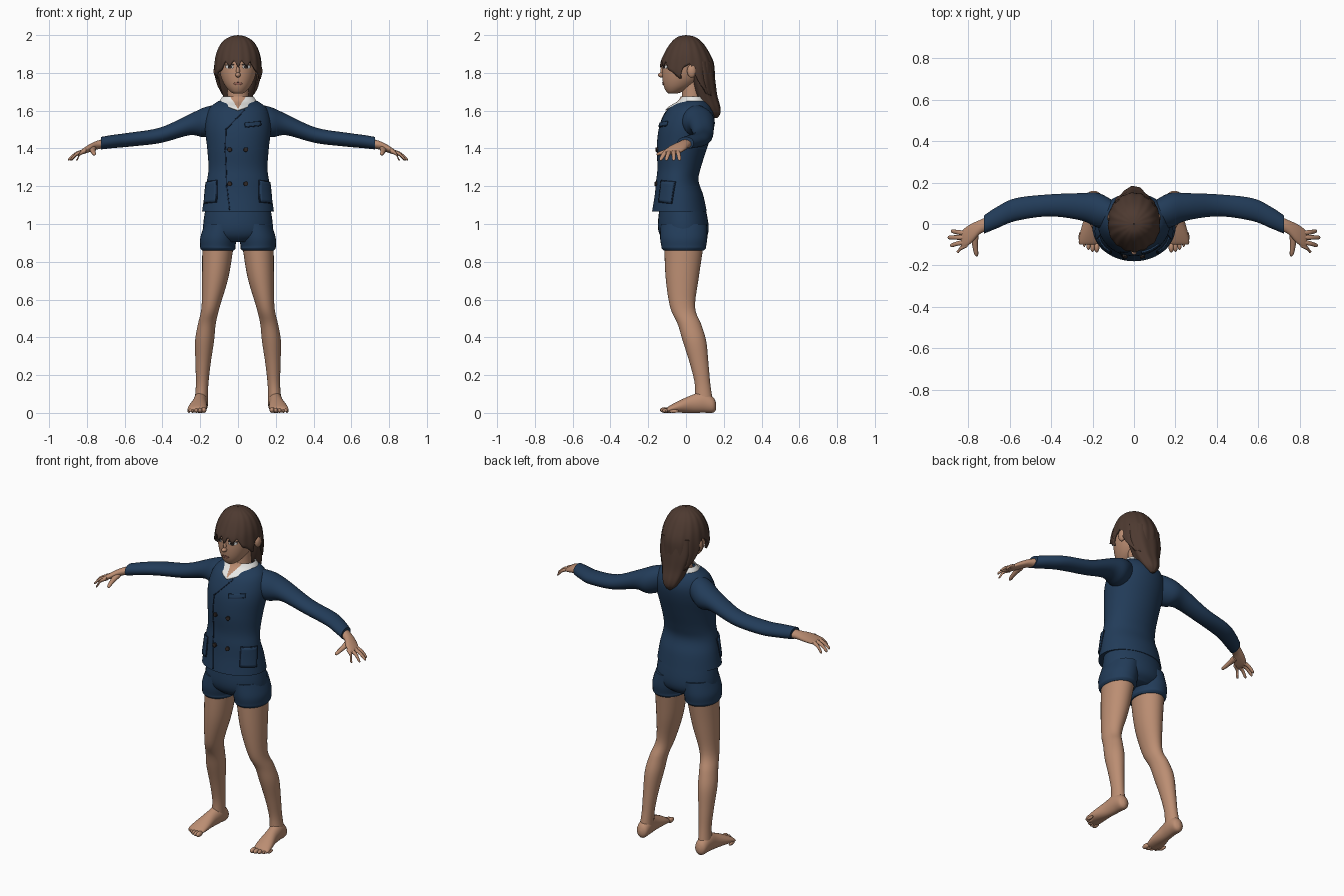
import bpy, bmesh
from math import sin, cos, pi, radians, atan2, hypot, sqrt
from mathutils import Vector, Matrix
from mathutils.bvhtree import BVHTree

if "Cube" in bpy.data.objects:
    bpy.data.objects.remove(bpy.data.objects["Cube"])


def material(name, *rgb):
    m = bpy.data.materials.new(name)
    m.use_nodes = True
    m.diffuse_color = (*rgb, 1)
    m.node_tree.nodes["Principled BSDF"].inputs["Base Color"].default_value = (*rgb, 1)
    return m


skin = material("skin", .50, .27, .17)
navy = material("navy cloth", .016, .045, .1)
seam = material("dark navy seam", .007, .017, .04)
hair = material("brown hair", .075, .042, .03)
white = material("white cotton", .8, .8, .78)
dark = material("dark button", .03, .022, .02)
lip = material("lip", .36, .15, .11)


def finish(name, bm, mats, mirror=False, thick=0, fix=True):
    if fix:
        bmesh.ops.recalc_face_normals(bm, faces=bm.faces)
    mesh = bpy.data.meshes.new(name)
    bm.to_mesh(mesh)
    bm.free()
    for m in mats:
        mesh.materials.append(m)
    mesh.shade_smooth()
    mesh.set_sharp_from_angle(angle=radians(50))
    ob = bpy.data.objects.new(name, mesh)
    bpy.context.scene.collection.objects.link(ob)
    if thick:
        mod = ob.modifiers.new("thickness", "SOLIDIFY")
        mod.thickness, mod.offset = thick, -1
    if mirror:
        mod = ob.modifiers.new("other side", "MIRROR")
        mod.use_mirror_merge = False
    return ob


def spline(rows, steps=5):
    """Smooth in-between rows through the given ones."""
    out = []
    for i in range(len(rows) - 1):
        a, b, c, d = (rows[min(max(k, 0), len(rows) - 1)] for k in range(i - 1, i + 3))
        for s in range(steps):
            t = s / steps
            out.append([q + t * ((r - p) / 2 + t * (p - 2.5 * q + 2 * r - w / 2
                        + t * (1.5 * (q - r) + (w - p) / 2))) for p, q, r, w in zip(a, b, c, d)])
    return out + [list(rows[-1])]


def skin_grid(bm, grid, closed=True):
    n = len(grid[0])
    for up, low in zip(grid, grid[1:]):
        for j in range(n if closed else n - 1):
            k = (j + 1) % n
            bm.faces.new((up[j], low[j], low[k], up[k]))


def loft(name, mat, rows, axis="Z", mirror=False, sides=32, ripple=0):
    """Rows are x, y, z and the two half sizes of the section across the axis."""
    bm, grid = bmesh.new(), []
    for x, y, z, a, b in spline(rows):
        ring = []
        for j in range(sides):
            t = 2 * pi * j / sides
            k = 1 + ripple * sin(8 * t)
            u, v = max(a, .001) * k * cos(t), max(b, .001) * k * sin(t)
            p = {"Z": (x + u, y + v, z), "X": (x, y + u, z + v), "Y": (x + u, y, z + v)}[axis]
            ring.append(bm.verts.new(p))
        grid.append(ring)
    skin_grid(bm, grid)
    bm.faces.new(grid[0])
    bm.faces.new(grid[-1])
    return finish(name, bm, [mat], mirror)


def shell(name, mats, rows, top, bottom, thick, ripple=0, rule=None, n=128, m=16):
    """Open band on a round profile, with free upper and lower edges."""
    prof = spline([r[:] for r in rows], 12)
    bm, grid = bmesh.new(), []
    for i in range(m + 1):
        ring = []
        for j in range(n):
            t = 2 * pi * j / n
            z = top - (top - bottom(t)) * (i / m) ** 2
            for p, q in zip(prof, prof[1:]):
                if p[0] >= z >= q[0]:
                    break
            f = (p[0] - z) / (p[0] - q[0])
            cy, a, b = (s + f * (e - s) for s, e in zip(p[1:], q[1:]))
            k = 1 + ripple * sin(16 * t)
            ring.append(bm.verts.new((a * k * sin(t), cy - b * k * cos(t), z)))
        grid.append(ring)
    skin_grid(bm, grid)
    if rule:
        for f in bm.faces:
            f.material_index = rule(f.calc_center_median())
    return finish(name, bm, mats, thick=thick, fix=False)


def blob(name, mat, place, size, mirror=False):
    bm = bmesh.new()
    mtx = Matrix.Translation(place) @ Matrix.Diagonal((*size, 1))
    bmesh.ops.create_uvsphere(bm, u_segments=20, v_segments=12, radius=1, matrix=mtx)
    return finish(name, bm, [mat], mirror)


def patch(name, mat, target, centre, half, tilt=0, turn=0, thick=.005, rounded=False, mirror=False, n=8):
    """Thin plate laid on a surface, facing the front turned by an angle."""
    tree = BVHTree.FromPolygons([v.co for v in target.data.vertices],
                                [p.vertices for p in target.data.polygons])
    out, side = Vector((sin(turn), -cos(turn), 0)), Vector((cos(turn), sin(turn), 0))
    bm, grid = bmesh.new(), []
    for i in range(n + 1):
        row = []
        for j in range(n + 1):
            u, v = 2 * j / n - 1, 1 - 2 * i / n
            if rounded:
                u, v = u * sqrt(1 - v * v / 2), v * sqrt(1 - u * u / 2)
            u, v = u * half[0], v * half[1]
            h = centre[0] + u * cos(tilt) - v * sin(tilt)
            start = side * h + out + Vector((0, 0, centre[1] + u * sin(tilt) + v * cos(tilt)))
            hit = tree.ray_cast(start, -out)[0] or start - out
            row.append(bm.verts.new(hit + out * thick))
        grid.append(row)
    skin_grid(bm, grid, closed=False)
    return finish(name, bm, [mat], mirror, thick, fix=False)


# Legs, feet and toes
loft("legs", skin, [(.105, -.01, .9, .084, .105), (.12, -.02, .72, .07, .088), (.145, -.018, .56, .048, .066),
     (.165, .018, .47, .047, .062), (.177, .045, .38, .05, .062), (.185, .07, .26, .04, .049),
     (.19, .088, .15, .033, .041), (.195, .095, .06, .035, .048)], mirror=True)
loft("feet", skin, [(.195, .16, .035, .01, .015), (.195, .143, .042, .033, .041), (.197, .09, .056, .038, .055),
     (.203, .03, .047, .038, .047), (.212, -.04, .032, .048, .031), (.218, -.085, .02, .049, .019),
     (.22, -.1, .015, .043, .012)], axis="Y", mirror=True)
for i in range(5):
    r = .015 - .0015 * i
    blob(f"toe_{i + 1}", skin, (.18 + .02 * i, -.112 + .003 * i * i, r), (r * .85, .026, r), True)

# Shorts
loft("shorts_seat", navy, [(0, -.02, 1.12, .165, .115), (0, -.015, 1.0, .184, .134),
     (0, -.012, .94, .175, .125), (0, -.012, .905, .11, .09)])
loft("shorts_legs", navy, [(.088, -.012, 1.0, .088, .122), (.102, -.012, .93, .097, .125),
     (.107, -.012, .885, .093, .119), (.106, -.012, .872, .093, .117), (.106, -.012, .86, .085, .106)], mirror=True)

# Jacket body and sleeves
jacket = loft("jacket_body", navy, [(0, -.035, 1.065, .19, .145), (0, -.037, 1.15, .178, .129),
     (0, -.046, 1.23, .164, .112), (0, -.036, 1.3, .156, .115), (0, -.022, 1.4, .163, .133),
     (0, -.002, 1.5, .174, .143), (0, .015, 1.57, .168, .135), (0, .025, 1.62, .145, .11),
     (0, .04, 1.65, .105, .07)], sides=64)
loft("jacket_sleeves", navy, [(.08, .04, 1.57, .06, .068), (.17, .065, 1.54, .084, .08), (.255, .083, 1.526, .066, .056),
     (.41, .09, 1.47, .053, .041), (.57, .07, 1.447, .055, .037), (.66, .032, 1.437, .052, .035),
     (.725, -.003, 1.428, .044, .033)], axis="X", mirror=True)

# Jacket front edge, pockets and buttons
edge = [(.035, 1.605), (-.065, 1.5), (-.068, 1.4), (-.06, 1.2), (-.045, 1.075)]
for i, (p, q) in enumerate(zip(edge, edge[1:])):
    dx, dz = q[0] - p[0], q[1] - p[1]
    patch(f"front_edge_{i + 1}", seam, jacket, ((p[0] + q[0]) / 2, (p[1] + q[1]) / 2),
          (hypot(dx, dz) / 2, .003), tilt=atan2(dz, dx) + pi, thick=.003)
patch("breast_pocket", navy, jacket, (.08, 1.53), (.043, .011), tilt=.1, thick=.009)
patch("breast_pocket_seam", seam, jacket, (.08, 1.517), (.043, .002), tilt=.1)
patch("hip_pockets", navy, jacket, (0, 1.17), (.045, .055), tilt=-.08, turn=.95, thick=.009, mirror=True)
patch("hip_pocket_seams", seam, jacket, (0, 1.17), (.049, .059), tilt=-.08, turn=.95, thick=.003, mirror=True)
for x in (-.045, .042):
    for z in (1.213, 1.394):
        patch("button", dark, jacket, (x, z), (.012, .012), thick=.009, rounded=True)

# Hands, fingers and thumbs
loft("hands", skin, [(.7, .005, 1.427, .034, .025), (.745, -.015, 1.418, .034, .023), (.785, -.045, 1.402, .046, .021),
     (.82, -.068, 1.385, .046, .015), (.835, -.075, 1.378, .036, .009)], axis="X", mirror=True)
for name, y, tip in (("index", -.1, (.857, -.132)), ("middle", -.085, (.889, -.103)),
                     ("ring", -.065, (.9, -.065)), ("little", -.045, (.885, -.035))):
    loft(name + "_fingers", skin, [(.805, y, 1.388, .012, .012), ((.815 + tip[0]) / 2, (y + tip[1]) / 2, 1.372, .011, .01),
         (tip[0] - .008, tip[1], 1.345, .009, .008), (*tip, 1.338, .002, .002)], "X", True, 12)
loft("thumbs", skin, [(.77, -.05, 1.4, .02, .017), (.768, -.1, 1.386, .014, .013), (.762, -.145, 1.372, .01, .009),
     (.76, -.156, 1.368, .003, .003)], "Y", True, 12)

# Neck and shirt collar
loft("neck", skin, [(0, .03, 1.58, .065, .065), (0, .033, 1.66, .056, .055), (0, .03, 1.76, .055, .055)])
shell("shirt_collar", [white, skin], [(1.68, .035, .078, .06), (1.65, .035, .098, .079), (1.62, .025, .104, .119),
      (1.59, .015, .108, .135)], 1.675, lambda t: 1.603 + .035 * abs(sin(t)), .006,
      rule=lambda c: int(c.y < 0 and abs(c.x) < .65 * (c.z - 1.61)))

# Head, ears and nose
head = loft("head", skin, [(0, -.07, 1.69, .022, .022), (0, -.06, 1.702, .042, .045), (0, -.04, 1.73, .067, .078),
     (0, -.022, 1.77, .087, .103), (0, -.012, 1.82, .099, .114), (0, -.005, 1.88, .1, .115),
     (0, 0, 1.94, .075, .08), (0, 0, 1.975, .03, .03)], sides=48)
blob("ears", skin, (.112, .03, 1.81), (.017, .024, .036), True)
blob("nose_tip", skin, (0, -.13, 1.789), (.014, .019, .013))
blob("nose_bridge", skin, (0, -.122, 1.81), (.01, .013, .03))

# Painted face
patch("eye_whites", white, head, (.045, 1.832), (.021, .010), thick=.002, rounded=True, mirror=True)
patch("irises", dark, head, (.043, 1.832), (.010, .010), thick=.003, rounded=True, mirror=True)
patch("lashes", dark, head, (.046, 1.843), (.024, .003), tilt=-.08, thick=.005, mirror=True)
patch("brows", hair, head, (.048, 1.861), (.025, .004), thick=.004, rounded=True, mirror=True)
patch("lips", lip, head, (0, 1.743), (.023, .007), thick=.004, rounded=True)

# Hair with fringe, side locks and a long tail behind
fringe = [(0, 1.83), (10, 1.868), (22, 1.835), (34, 1.862), (48, 1.815), (60, 1.80), (72, 1.762), (82, 1.83),
          (97, 1.85), (106, 1.8), (112, 1.73), (125, 1.685), (181, 1.665)]


def hair_edge(t):
    d = abs((t * 180 / pi + 180) % 360 - 180)
    for (a, p), (b, q) in zip(fringe, fringe[1:]):
        if d <= b:
            return p + (q - p) * (d - a) / (b - a)


shell("hair_cap", [hair], [(2, 0, .002, .002), (1.99, .002, .046, .046), (1.96, .004, .086, .083),
      (1.91, .005, .112, .116), (1.85, .006, .124, .141), (1.78, .01, .127, .142), (1.7, .055, .108, .1),
      (1.65, .07, .09, .085)], 1.9999, hair_edge, .012, ripple=.012, m=24)
loft("hair_tail", hair, [(0, .075, 1.86, .1, .065), (0, .09, 1.76, .1, .064), (0, .105, 1.68, .078, .06),
     (0, .128, 1.62, .058, .053), (0, .145, 1.585, .038, .036), (0, .155, 1.56, .01, .01)], sides=64, ripple=.03)
